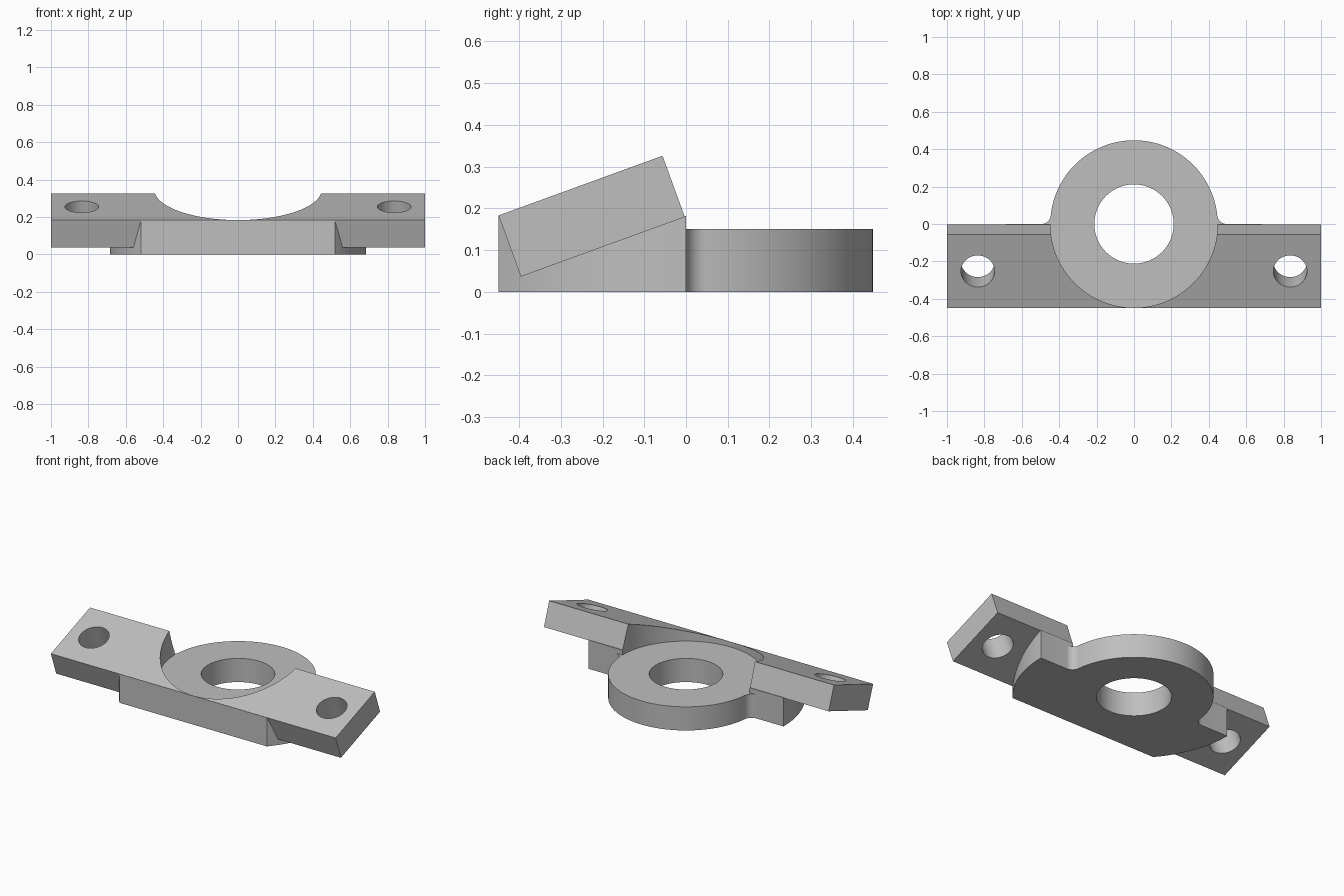
import bpy, bmesh
from math import radians, sin, cos, asin, atan2, sqrt, pi
from mathutils import Vector

if "Cube" in bpy.data.objects:
    bpy.data.objects.remove(bpy.data.objects["Cube"])

RING, HOLE, FOOT, FILLET = 0.4475, 0.212, 0.685, 0.05
FRONT, RING_TOP, BLOCK_TOP = -0.449, 0.15, 0.182
TILT = radians(20)
PLATE_LEN, PLATE_THICK = 0.418, 0.156

grey = bpy.data.materials.new("plain grey")
grey.use_nodes = True
grey.diffuse_color = (0.52, 0.52, 0.52, 1)
grey.node_tree.nodes["Principled BSDF"].inputs["Base Color"].default_value = grey.diffuse_color


def prism(name, points, direction):
    """Extrude a closed outline of 3D points along a direction."""
    bm = bmesh.new()
    face = bm.faces.new([bm.verts.new(p) for p in points])
    out = bmesh.ops.extrude_face_region(bm, geom=[face])
    moved = [v for v in out["geom"] if isinstance(v, bmesh.types.BMVert)]
    bmesh.ops.translate(bm, verts=moved, vec=direction)
    bmesh.ops.recalc_face_normals(bm, faces=bm.faces)
    mesh = bpy.data.meshes.new(name)
    bm.to_mesh(mesh)
    bm.free()
    mesh.materials.append(grey)
    obj = bpy.data.objects.new(name, mesh)
    bpy.context.collection.objects.link(obj)
    return obj


def arc(cx, cy, r, start, end, steps):
    return [(cx + r * cos(start + (end - start) * i / steps),
             cy + r * sin(start + (end - start) * i / steps)) for i in range(steps + 1)]


def combine(target, other, operation):
    mod = target.modifiers.new(operation, "BOOLEAN")
    mod.operation, mod.object, mod.solver = operation, other, "EXACT"
    bpy.context.view_layer.objects.active = target
    bpy.ops.object.modifier_apply(modifier=mod.name)
    bpy.data.objects.remove(other)


# Body outline: curved foot ends, filleted into the round ring, mirrored
fx = sqrt((RING + FILLET) ** 2 - FILLET ** 2)
tangent = atan2(FILLET, fx)
half = arc(0, 0, FOOT, asin(FRONT / FOOT), 0, 20)
half += arc(fx, FILLET, FILLET, 1.5 * pi, pi + tangent, 10)
half += arc(0, 0, RING, tangent, pi / 2, 40)[1:]
outline = half + [(-x, y) for x, y in reversed(half[:-1])]
bracket = prism("ring_bracket", [(x, y, 0) for x, y in outline], (0, 0, BLOCK_TOP))

# Tilted mounting plate
along = Vector((0, cos(TILT), sin(TILT)))
normal = Vector((0, -sin(TILT), cos(TILT)))
corner = Vector((-1, FRONT, 0.183))
down = -normal * PLATE_THICK
plate = prism("mounting_plate", [corner, corner + along * PLATE_LEN,
              corner + along * PLATE_LEN + down, corner + down], (2, 0, 0))
combine(bracket, plate, "UNION")

# Clearance above the ring, open to the back
clear = arc(0, 0, RING, -pi, 0, 80) + [(1.2, 0.0005), (1.2, 1), (-1.2, 1), (-1.2, 0.0005)]
cutter = prism("clearance_cutter", [(x, y, RING_TOP) for x, y in clear], (0, 0, 1))
combine(bracket, cutter, "DIFFERENCE")

# Central bore
bore = arc(0, 0, HOLE, 0, 2 * pi, 96)[:-1]
cutter = prism("bore_cutter", [(x, y, -0.2) for x, y in bore], (0, 0, 1))
combine(bracket, cutter, "DIFFERENCE")

# Bolt holes square to the plate
for side in (-1, 1):
    middle = Vector((side * 0.835, corner.y, corner.z)) + along * PLATE_LEN / 2
    circle = [middle + Vector((x, 0, 0)) + along * y - normal * 0.4
              for x, y in arc(0, 0, 0.09, 0, 2 * pi, 64)[:-1]]
    combine(bracket, prism("bolt_cutter", circle, normal * 0.8), "DIFFERENCE")

bpy.ops.object.select_all(action="DESELECT")
bracket.select_set(True)
bpy.context.view_layer.objects.active = bracket
bpy.ops.object.shade_smooth_by_angle(angle=radians(25))
